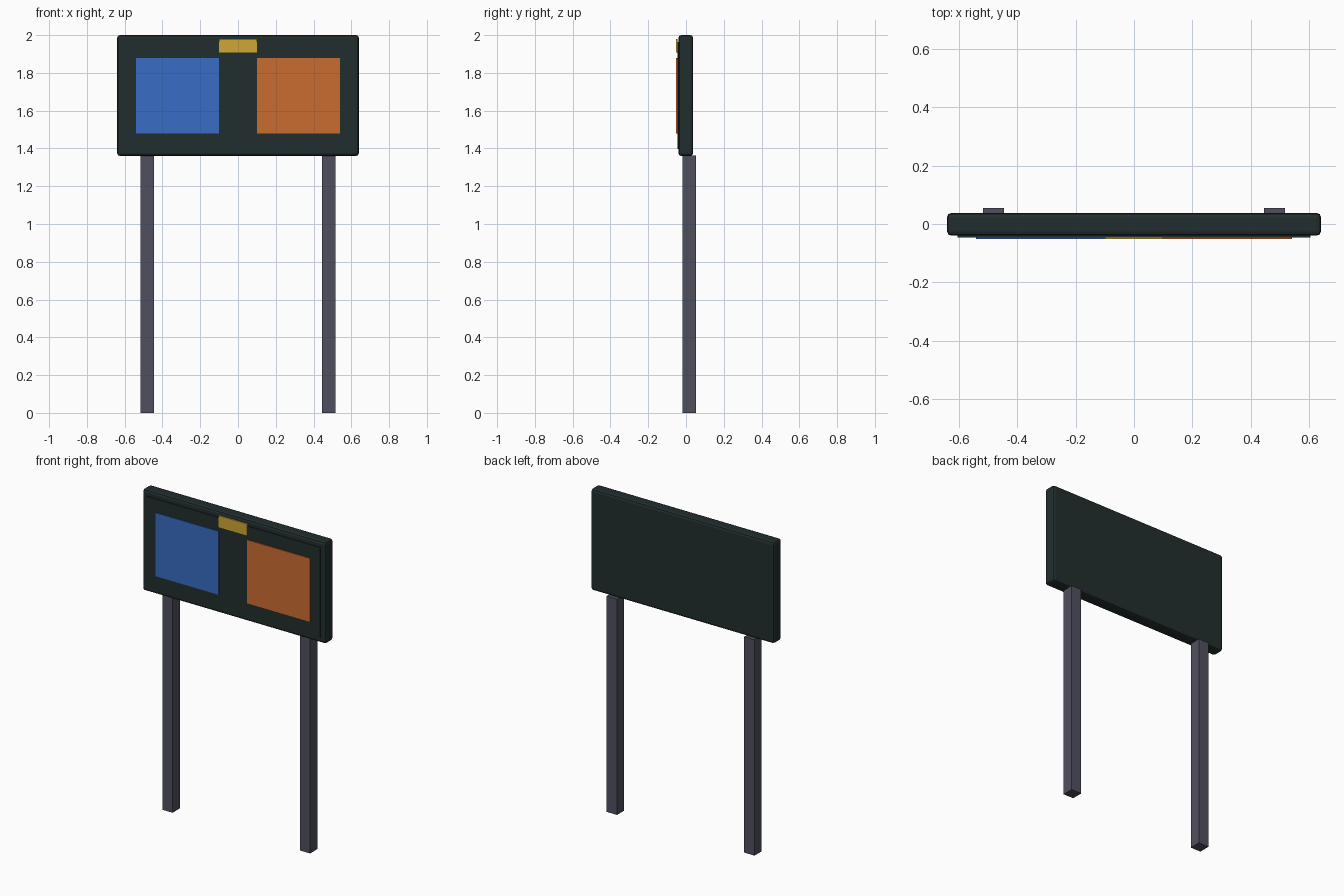
import bpy

cube = bpy.data.objects.get("Cube")
if cube:
    bpy.data.objects.remove(cube, do_unlink=True)


def material(name, rgb):
    mat = bpy.data.materials.new(name)
    mat.use_nodes = True
    mat.diffuse_color = (*rgb, 1)
    bsdf = next(n for n in mat.node_tree.nodes if n.type == 'BSDF_PRINCIPLED')
    bsdf.inputs["Base Color"].default_value = (*rgb, 1)
    return mat


def box(name, mat, x, y, z, bevel=0):
    """Box spanning the given (min, max) ranges, with an optional rounded edge."""
    spans = (x, y, z)
    bpy.ops.mesh.primitive_cube_add(size=1, location=[sum(s) / 2 for s in spans])
    obj = bpy.context.object
    obj.name = name
    obj.scale = [s[1] - s[0] for s in spans]
    bpy.ops.object.transform_apply(location=False, rotation=False, scale=True)
    obj.data.materials.append(mat)
    if bevel:
        mod = obj.modifiers.new("rounded_edges", 'BEVEL')
        mod.width = bevel
        mod.segments = 2
    return obj


dark = material("dark green grey", (0.016, 0.027, 0.027))
steel = material("steel grey", (0.078, 0.081, 0.113))
blue = material("blue", (0.04, 0.15, 0.55))
orange = material("orange", (0.6, 0.15, 0.03))
yellow = material("yellow", (0.62, 0.39, 0.034))

# Board with a thin raised face
box("board", dark, (-0.64, 0.64), (-0.04, 0.038), (1.36, 2.0), bevel=0.015)
box("face_plate", dark, (-0.604, 0.604), (-0.046, -0.035), (1.396, 1.964))

# Coloured panels and the tab above them
box("blue_panel", blue, (-0.54, -0.10), (-0.052, -0.044), (1.48, 1.88))
box("orange_panel", orange, (0.10, 0.54), (-0.052, -0.044), (1.48, 1.88))
box("yellow_tab", yellow, (-0.10, 0.10), (-0.052, -0.044), (1.907, 1.98))

# Posts
for side, cx in (("right", -0.48), ("left", 0.48)):
    box(side + "_post", steel, (cx - 0.036, cx + 0.036), (-0.018, 0.054), (0, 1.362))
